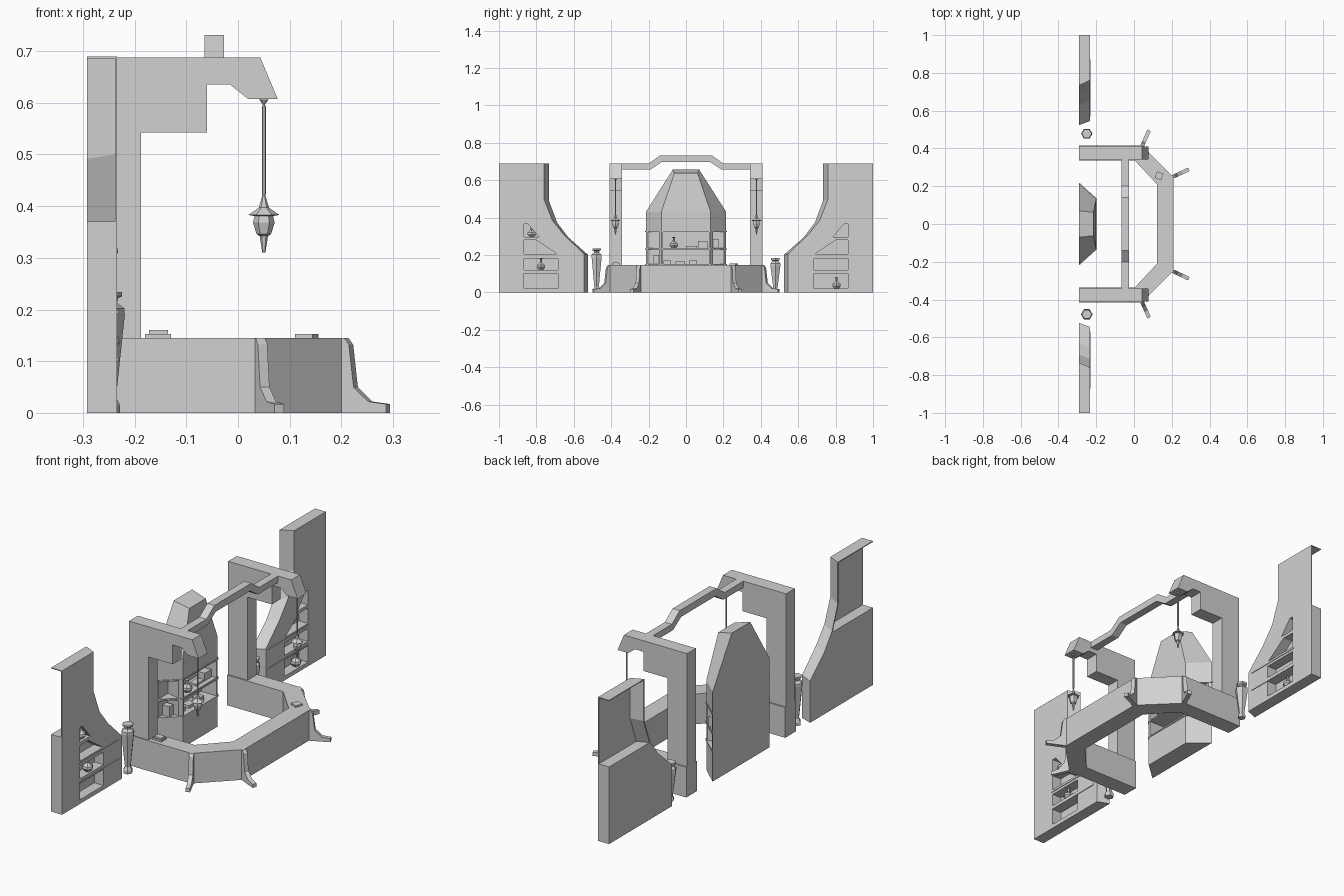
import bpy, bmesh, math
from mathutils import Matrix, Vector

if "Cube" in bpy.data.objects:
    bpy.data.objects.remove(bpy.data.objects["Cube"])

stone = bpy.data.materials.new("light_grey")
stone.diffuse_color = (0.64, 0.64, 0.64, 1)
stone.use_nodes = True
stone.node_tree.nodes["Principled BSDF"].inputs["Base Color"].default_value = stone.diffuse_color


def finish(name, bm):
    bmesh.ops.recalc_face_normals(bm, faces=bm.faces)
    me = bpy.data.meshes.new(name)
    bm.to_mesh(me)
    bm.free()
    me.materials.append(stone)
    ob = bpy.data.objects.new(name, me)
    bpy.context.collection.objects.link(ob)
    return ob


def loft(name, a, b):
    """Solid between two matching outlines of 3D points."""
    bm = bmesh.new()
    va = [bm.verts.new(p) for p in a]
    vb = [bm.verts.new(p) for p in b]
    n = len(a)
    bm.faces.new(va)
    bm.faces.new(vb[::-1])
    for i in range(n):
        bm.faces.new((va[i], va[(i + 1) % n], vb[(i + 1) % n], vb[i]))
    return finish(name, bm)


def along_x(name, yz, x0, x1):
    return loft(name, [(x0, y, z) for y, z in yz], [(x1, y, z) for y, z in yz])


def along_y(name, xz, y0, y1):
    return loft(name, [(x, y0, z) for x, z in xz], [(x, y1, z) for x, z in xz])


def along_z(name, xy, z0, z1):
    return loft(name, [(x, y, z0) for x, y in xy], [(x, y, z1) for x, y in xy])


def box(name, x0, x1, y0, y1, z0, z1):
    return along_z(name, [(x0, y0), (x1, y0), (x1, y1), (x0, y1)], z0, z1)


def turned(name, loc, rz, sides=6):
    """Faceted lathe from (radius, height) pairs."""
    bm = bmesh.new()
    rings = []
    for r, z in rz:
        rings.append([bm.verts.new((loc[0] + r * math.cos(math.tau * i / sides),
                                    loc[1] + r * math.sin(math.tau * i / sides),
                                    loc[2] + z)) for i in range(sides)])
    for a, b in zip(rings, rings[1:]):
        for i in range(sides):
            j = (i + 1) % sides
            bm.faces.new((a[i], a[j], b[j], b[i]))
    bm.faces.new(rings[0])
    bm.faces.new(rings[-1])
    return finish(name, bm)


def cut(ob, cutters):
    for c in cutters:
        m = ob.modifiers.new("cut", "BOOLEAN")
        m.operation, m.solver, m.object = "DIFFERENCE", "EXACT", c
    dg = bpy.context.evaluated_depsgraph_get()
    ob_new = bpy.data.meshes.new_from_object(ob.evaluated_get(dg))
    ob.modifiers.clear()
    ob.data = ob_new
    for c in cutters:
        bpy.data.objects.remove(c)


BACK, FRONT = -0.292, -0.234
for s in (-1, 1):
    side = "left" if s < 0 else "right"

    def flip(pts):
        return [(s * y, z) for y, z in pts]

    # Side wall with swept, bevelled inner edge
    front = flip([(1, 0), (1, .69), (.76, .69), (.76, .5), (.715, .385), (.65, .305), (.545, .205), (.545, 0)])
    back = flip([(1, 0), (1, .69), (.733, .69), (.733, .49), (.69, .375), (.63, .295), (.523, .2), (.523, 0)])
    wall = loft(side + "_wall", [(FRONT, y, z) for y, z in front], [(BACK, y, z) for y, z in back])
    # Open back of the upper wall, and display niches in the lower wall
    hollow = loft("hollow",
                  [(FRONT - .004, y, z) for y, z in flip([(1.1, .37), (1.1, .686), (.765, .686), (.765, .5), (.716, .37)])],
                  [(BACK - .01, y, z) for y, z in flip([(1.1, .37), (1.1, .686), (.736, .686), (.736, .49), (.69, .37)])])
    niches = [[(.865, .02), (.865, .1), (.685, .1), (.685, .02)],
              [(.865, .12), (.865, .18), (.685, .18), (.685, .12)],
              [(.865, .205), (.865, .28), (.8, .28), (.69, .205)],
              [(.865, .295), (.865, .366), (.845, .366), (.785, .295)]]
    cut(wall, [hollow] + [along_x("niche", flip(n), -.283, -.2) for n in niches])
    for z in (.1, .192):
        y0, y1 = sorted((s * .57, s * .87))
        box(side + "_wall_shelf", -.283, -.231, y0, y1, z, z + .006)

    # Gate post and bracketed beam in one profile
    post = [(BACK, 0), (BACK, .688), (.043, .688), (.077, .607), (.02, .607), (-.015, .635),
            (-.06, .635), (-.06, .543), (-.188, .543), (-.188, 0)]
    along_y(side + "_post", post, s * .342, s * .409)

    # Hanging lantern
    turned(side + "_lantern", (.05, s * .377, 0),
           [(.003, .31), (.008, .342), (.014, .346), (.021, .368), (.018, .381), (.03, .383),
            (.01, .397), (.003, .42), (.004, .425), (.004, .592), (.002, .597), (.009, .606)], 6)

    # Counter feet sweeping outward from the corners
    for name, cx, cy, ang in (("side_foot", .042, .411, 66), ("front_foot", .206, .25, 25)):
        prof = [(-.02, 0), (-.02, .145), (.004, .145), (.014, .132), (.024, .05), (.055, .022), (.093, .017), (.093, 0),
                (.05, .004), (.012, .03)]
        prof = prof[:8] + [(.0, 0)]
        ob = along_y(side + "_" + name, prof, -.01, .01)
        ob.data.transform(Matrix.Translation((cx, s * cy, 0)) @ Matrix.Rotation(s * math.radians(ang), 4, "Z"))

# Counter: wrap-around ring open at the back
outer = [(BACK, .415), (.042, .415), (.208, .25)]
inner = [(.122, .21), (.005, .335), (BACK, .335)]
path = outer + [(x, -y) for x, y in outer[::-1]] + [(x, -y) for x, y in inner[::-1]] + inner
along_z("counter", path, 0, .145)

# Stepped cross beam between the posts
half = [(.345, .688), (.2, .688), (.14, .731)]
under = [(.13, .697), (.19, .657), (.345, .657)]
arch = half + [(-y, z) for y, z in half[::-1]] + [(-y, z) for y, z in under[::-1]] + under
along_x("cross_beam", arch, -.065, -.027)

# Centre cabinet body with hollow shelves
plan = [(BACK, -.215), (-.2, -.132), (-.2, .132), (BACK, .215)]
body = along_z("cabinet", plan, 0, .43)
cuts = []
for z0, z1 in ((.15, .23), (.238, .322)):
    cuts.append(box("bay", -.28, -.15, -.122, .122, z0, z1))
    for s in (-1, 1):
        cuts.append(along_z("bay", [(-.28, s * .13), (-.205, s * .147), (-.16, s * .2), (-.26, s * .25), (-.28, s * .215)], z0, z1))
cut(body, cuts)
for z in (.148, .232, .325):
    wide = [(BACK, -.22), (-.197, -.135), (-.197, .135), (BACK, .22)]
    along_z("cabinet_shelf", wide, z - .003, z + .003)

# Tapering hood
loft("cabinet_hood", [(x, y, .43) for x, y in plan],
     [(BACK, -.07, .657), (-.215, -.062, .637), (-.215, .062, .637), (BACK, .07, .657)])

# Floor vases
turned("tall_vase", (-.25, -.478, 0), [(.022, 0), (.022, .015), (.014, .03), (.031, .19), (.03, .202),
                                      (.016, .213), (.018, .222), (.026, .226), (.026, .234)])
turned("short_vase", (-.25, .478, 0), [(.018, 0), (.018, .012), (.013, .022), (.03, .14), (.03, .155),
                                     (.018, .168), (.026, .174), (.026, .185)])

# Bottles on the shelves
flask = [(.014, 0), (.026, .015), (.024, .026), (.007, .04), (.006, .056), (.011, .06)]
for x, y, z in ((-.255, -.775, .12), (-.258, -.825, .295), (-.256, .805, .02), (-.225, -.065, .235)):
    turned("flask", (x, y, z), flask)

# Boxes and books in the cabinet
for y, w, z, h in ((.09, .05, .235, .04), (.03, .06, .235, .012), (-.1, .04, .151, .02),
                   (-.03, .05, .151, .014), (.04, .04, .151, .02), (.16, .03, .235, .05), (-.16, .03, .151, .05)):
    x = -.24 if abs(y) < .13 else -.26
    box("stored_box", x - .018, x + .018, y - w / 2, y + w / 2, z, z + h)

# Books on the counter
box("counter_book", -.18, -.13, -.395, -.355, .145, .153)
box("counter_book_top", -.172, -.135, -.39, -.36, .153, .16)
ob = box("counter_tray", -.018, .018, -.018, .018, .145, .153)
ob.data.transform(Matrix.Translation((.133, .255, 0)) @ Matrix.Rotation(math.radians(-20), 4, "Z"))
